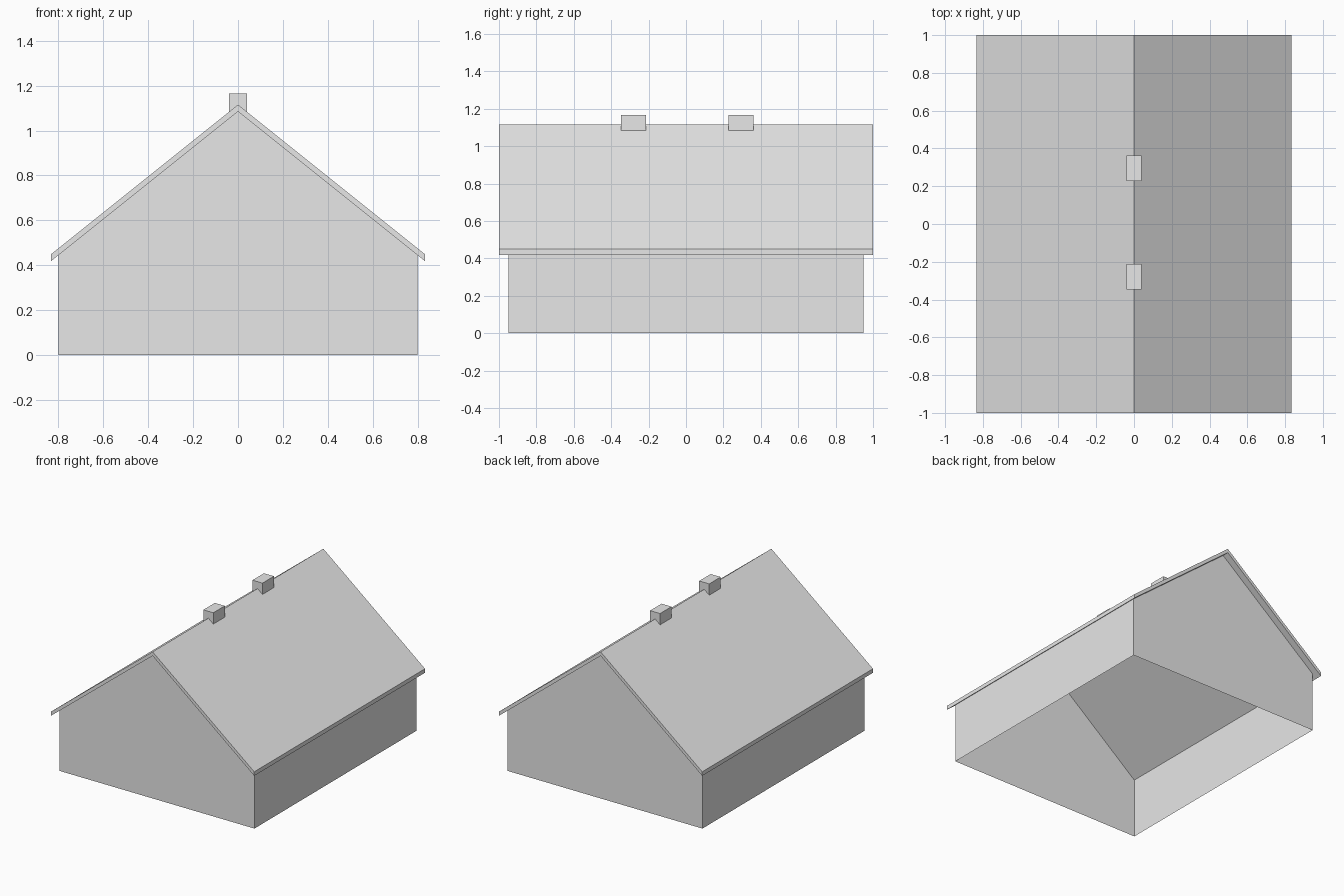
import bpy
import bmesh

cube = bpy.data.objects.get("Cube")
if cube:
    bpy.data.objects.remove(cube, do_unlink=True)

# One plain grey for the whole building
grey = bpy.data.materials.new("light_grey")
grey.use_nodes = True
colour = (0.8, 0.8, 0.8, 1.0)
grey.diffuse_color = colour
grey.node_tree.nodes["Principled BSDF"].inputs["Base Color"].default_value = colour

# Shared roof geometry
SLOPE = 0.80
RIDGE = 1.115
THICK = 0.03


def roof_z(x):
    return RIDGE - SLOPE * abs(x)


def extrude_profile(name, profile, y0, y1, open_edges=()):
    """Extrude an XZ profile along Y, leaving out the sides in open_edges."""
    bm = bmesh.new()
    front = [bm.verts.new((x, y0, z)) for x, z in profile]
    back = [bm.verts.new((x, y1, z)) for x, z in profile]
    bm.faces.new(front)
    bm.faces.new(back[::-1])
    n = len(profile)
    for i in range(n):
        if i not in open_edges:
            j = (i + 1) % n
            bm.faces.new((front[j], front[i], back[i], back[j]))
    mesh = bpy.data.meshes.new(name)
    bm.to_mesh(mesh)
    bm.free()
    mesh.materials.append(grey)
    obj = bpy.data.objects.new(name, mesh)
    bpy.context.collection.objects.link(obj)
    return obj


# Walls: thin gabled shell, open at the floor and under the roof
half = 0.80
eave = roof_z(half) - THICK
extrude_profile(
    "walls",
    [(-half, 0), (half, 0), (half, eave), (0, RIDGE - THICK), (-half, eave)],
    -0.95, 0.95, open_edges=(0, 2, 3))

# Roof: bent slab with plumb-cut eaves
w = 0.833
extrude_profile(
    "roof",
    [(-w, roof_z(w) - THICK), (0, RIDGE - THICK), (w, roof_z(w) - THICK),
     (w, roof_z(w)), (0, RIDGE), (-w, roof_z(w))],
    -1.0, 1.0)

# Chimneys: blocks notched to straddle the ridge
c = 0.041
for name, y0, y1 in (("front_chimney", -0.347, -0.213),
                     ("back_chimney", 0.228, 0.362)):
    extrude_profile(
        name,
        [(-c, roof_z(c)), (0, RIDGE), (c, roof_z(c)), (c, 1.166), (-c, 1.166)],
        y0, y1, open_edges=(0, 1))
